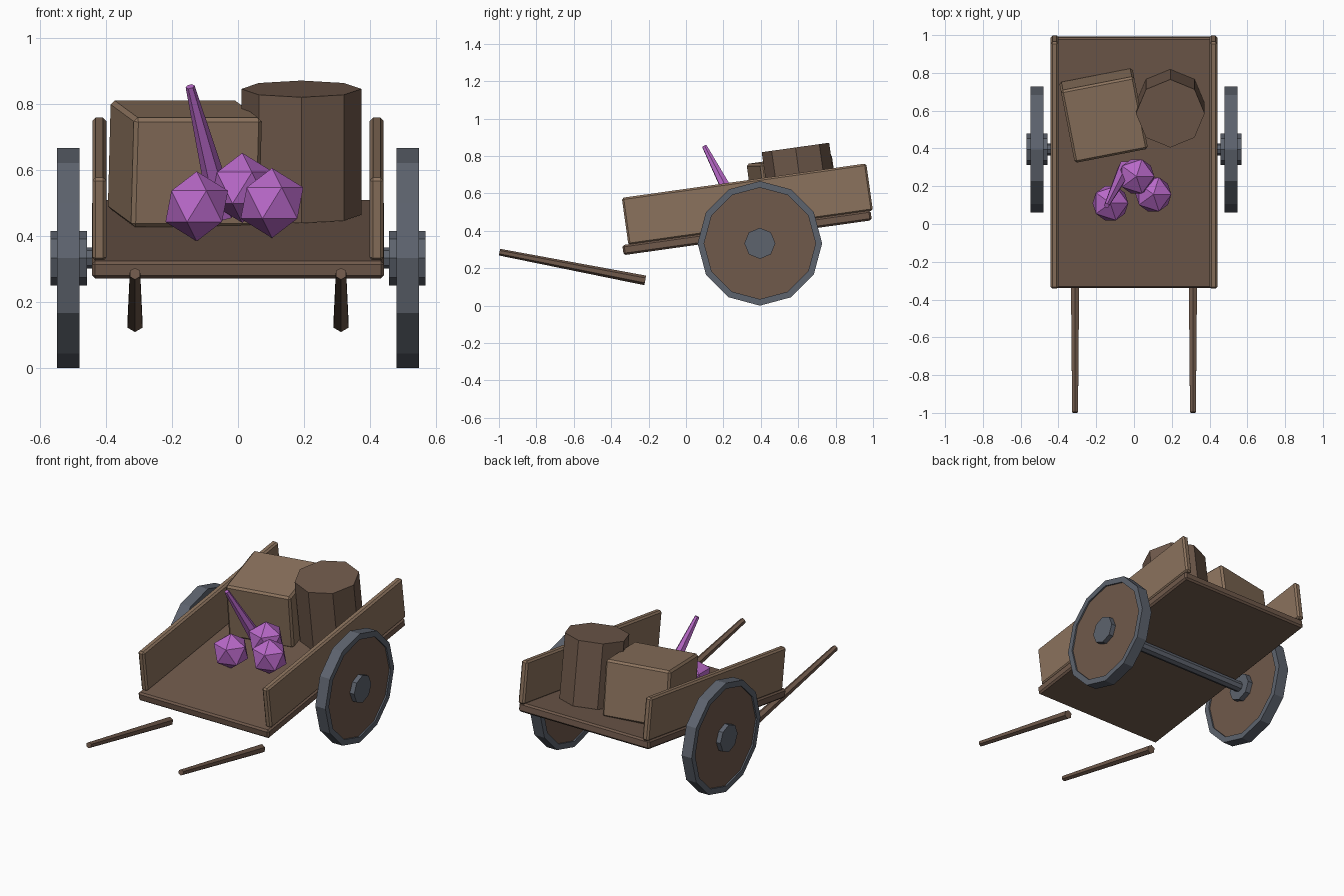
import bpy, bmesh
from math import radians, pi
from mathutils import Vector, Matrix

if "Cube" in bpy.data.objects:
    bpy.data.objects.remove(bpy.data.objects["Cube"])

TILT = radians(8)


def material(name, rgb):
    m = bpy.data.materials.new(name)
    m.diffuse_color = (*rgb, 1)
    m.use_nodes = True
    m.node_tree.nodes["Principled BSDF"].inputs["Base Color"].default_value = m.diffuse_color
    return m


PLANK = material("light_wood", (0.26, 0.17, 0.11))
WOOD = material("dark_wood", (0.16, 0.10, 0.07))
IRON = material("iron", (0.11, 0.125, 0.155))
PURPLE = material("purple", (0.48, 0.14, 0.58))


def finish(name, bm, mat, loc=(0, 0, 0), rot=(0, 0, 0)):
    mesh = bpy.data.meshes.new(name)
    bmesh.ops.recalc_face_normals(bm, faces=bm.faces)
    bm.to_mesh(mesh)
    bm.free()
    mesh.materials.append(mat)
    ob = bpy.data.objects.new(name, mesh)
    ob.location, ob.rotation_euler = loc, rot
    bpy.context.collection.objects.link(ob)
    return ob


def box(name, size, loc, mat, turn=0, bevel=0.012):
    bm = bmesh.new()
    bmesh.ops.create_cube(bm, size=1)
    bmesh.ops.scale(bm, vec=size, verts=bm.verts)
    bmesh.ops.bevel(bm, geom=bm.edges[:], offset=bevel, segments=1, affect='EDGES')
    return finish(name, bm, mat, loc, (TILT, 0, turn))


def rod(name, a, b, r1, r2, sides, mat, spin=0):
    """Capped cylinder or cone running from point a to point b."""
    a, b = Vector(a), Vector(b)
    bm = bmesh.new()
    bmesh.ops.create_cone(bm, cap_ends=True, segments=sides, radius1=r1, radius2=r2,
                          depth=(b - a).length)
    turn = (b - a).to_track_quat('Z', 'Y').to_matrix().to_4x4()
    bm.transform(Matrix.Translation((a + b) / 2) @ turn @ Matrix.Rotation(spin, 4, 'Z'))
    return finish(name, bm, mat)


def rim(name, x, y, z, width, outer, inner, sides, mat):
    """Square-section ring around the x axis."""
    bm = bmesh.new()
    corners = [(-width / 2, outer), (width / 2, outer), (width / 2, inner), (-width / 2, inner)]
    rings = []
    for i in range(sides):
        m = Matrix.Rotation(2 * pi * i / sides, 3, 'X')
        rings.append([bm.verts.new(m @ Vector((px, 0, r))) for px, r in corners])
    for i in range(sides):
        p, q = rings[i], rings[(i + 1) % sides]
        for k in range(4):
            n = (k + 1) % 4
            bm.faces.new((p[k], p[n], q[n], q[k]))
    return finish(name, bm, mat, (x, y, z))


# Tilted bed and side boards
box("bed", (0.885, 1.34, 0.054), (0, 0.3265, 0.39), WOOD, bevel=0.01)
for side, s in (("left", -1), ("right", 1)):
    box(side + "_board", (0.042, 1.32, 0.255), (s * 0.42, 0.328, 0.542), PLANK, bevel=0.01)

    # Wheel: iron rim, wooden disc, hub
    wy, wz = 0.395, 0.333
    rim(side + "_wheel_rim", s * 0.514, wy, wz, 0.068, 0.333, 0.298, 12, IRON)
    rod(side + "_wheel_disc", (s * 0.489, wy, wz), (s * 0.539, wy, wz),
        0.305, 0.305, 12, WOOD)
    rod(side + "_hub", (s * 0.457, wy, wz), (s * 0.568, wy, wz), 0.083, 0.083, 8, IRON)

    # Tapered pulling shaft
    rod(side + "_shaft", (s * 0.312, -0.218, 0.135), (s * 0.312, -0.997, 0.286),
        0.026, 0.018, 6, WOOD)

rod("axle", (-0.5, wy, wz), (0.5, wy, wz), 0.032, 0.032, 8, IRON)

# Cargo: crate and eight-sided barrel
box("crate", (0.395, 0.395, 0.335), (-0.161, 0.574, 0.619), PLANK, turn=radians(11))
bm = bmesh.new()
bmesh.ops.create_cone(bm, cap_ends=True, segments=8, radius1=0.182, radius2=0.182, depth=0.385)
finish("barrel", bm, WOOD, (0.192, 0.612, 0.655), (TILT, 0, 0))

# Faceted purple balls and spike
for i, loc in enumerate([(-0.125, 0.11, 0.49), (0.013, 0.252, 0.546), (0.103, 0.157, 0.5)]):
    bm = bmesh.new()
    bmesh.ops.create_icosphere(bm, subdivisions=1, radius=0.106)
    finish(f"ball_{i + 1}", bm, PURPLE, loc)
rod("spike", (-0.045, 0.298, 0.465), (-0.145, 0.098, 0.853), 0.042, 0.014, 6, PURPLE)
